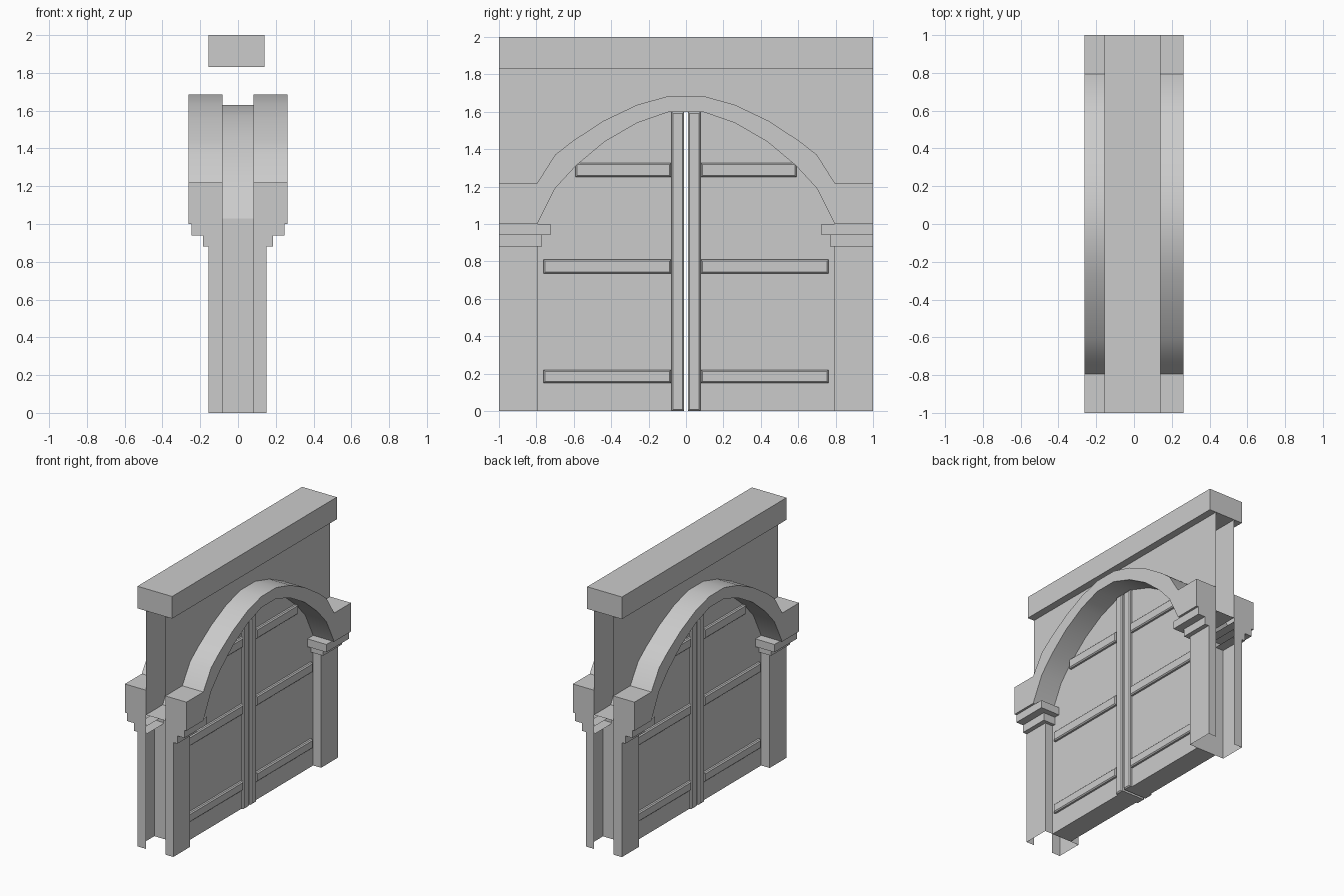
import bpy, bmesh

if "Cube" in bpy.data.objects:
    bpy.data.objects.remove(bpy.data.objects["Cube"])

WALL = 0.083      # half thickness of wall and doors
JAMB = 0.795      # half width of the opening

# Half profiles of the arch (y, z), from the pier to the crown
INNER = [(1, 1.0), (JAMB, 1.0), (0.70, 1.19), (0.588, 1.312), (0.435, 1.44), (0.262, 1.54), (0.09, 1.6)]
OUTER = [(1, 1.22), (JAMB, 1.22), (0.70, 1.37), (0.604, 1.445), (0.44, 1.552), (0.262, 1.637), (0.09, 1.685)]
SOFFIT = [(y, z + 0.03) for y, z in INNER]


def full(half):
    """Mirror a half profile across y = 0."""
    return [(-y, z) for y, z in half] + half[::-1]


def finish(name, bm, smooth=False):
    bmesh.ops.recalc_face_normals(bm, faces=bm.faces)
    me = bpy.data.meshes.new(name)
    bm.to_mesh(me)
    bm.free()
    ob = bpy.data.objects.new(name, me)
    bpy.context.collection.objects.link(ob)
    if smooth:
        bpy.ops.object.select_all(action='DESELECT')
        ob.select_set(True)
        bpy.context.view_layer.objects.active = ob
        bpy.ops.object.shade_smooth_by_angle(angle=0.52)
    return ob


def prism(name, pts, x0, x1, skip=(), cap0=True, cap1=True, smooth=False):
    """Extrude a y-z outline along x; skip lists side edges left open."""
    bm = bmesh.new()
    a = [bm.verts.new((x0, y, z)) for y, z in pts]
    b = [bm.verts.new((x1, y, z)) for y, z in pts]
    n = len(pts)
    for i in range(n):
        if i not in skip:
            j = (i + 1) % n
            bm.faces.new((a[i], a[j], b[j], b[i]))
    if cap0:
        bm.faces.new(a)
    if cap1:
        bm.faces.new(b)
    return finish(name, bm, smooth)


def rect(y0, y1, z0, z1):
    return [(y0, z0), (y1, z0), (y1, z1), (y0, z1)]


def trim(name, y0, y1, z0, z1, s):
    """Raised door trim with chamfered front edges."""
    c, x0, x1 = 0.008, s * WALL, s * 0.105
    bm = bmesh.new()
    rings = []
    for x, d in ((x0, 0), (x1 - s * c, 0), (x1, c)):
        rings.append([bm.verts.new((x, y, z)) for y, z in rect(y0 + d, y1 - d, z0 + d, z1 - d)])
    for p, q in zip(rings, rings[1:]):
        for i in range(4):
            j = (i + 1) % 4
            bm.faces.new((p[i], p[j], q[j], q[i]))
    bm.faces.new(rings[-1])
    finish(name, bm)


# Lintel beam on top
prism("top_beam", rect(-1, 1, 1.83, 2.0), -0.155, 0.14)

# Curved soffit between the two wall skins
bm = bmesh.new()
prev = None
for y, z in full(SOFFIT):
    cur = [bm.verts.new((x, y, z)) for x in (-WALL, WALL)]
    if prev:
        bm.faces.new((prev[0], prev[1], cur[1], cur[0]))
    prev = cur
finish("arch_soffit", bm, True)

for s, side in ((1, "right"), (-1, "left")):
    # Wall skin above the arch
    bm = bmesh.new()
    prev = None
    for y, z in full(SOFFIT):
        cur = [bm.verts.new((s * WALL, y, h)) for h in (z, 1.83)]
        if prev:
            bm.faces.new((prev[0], cur[0], cur[1], prev[1]))
        prev = cur
    finish("wall_" + side, bm)

    # Arch moulding, open against the wall
    prism("arch_moulding_" + side, full(INNER) + full(OUTER)[::-1],
          s * WALL, s * 0.262, cap0=False, smooth=True)

    for t, end in ((1, "back"), (-1, "front")):
        tag = side + "_" + end
        # Hollow pier and its stepped capital
        px = 0.15 if s > 0 else 0.155
        prism("pier_" + tag, rect(t * JAMB, t, 0, 0.88), s * WALL, s * px,
              skip=(0, 2), cap0=False)
        prism("capital_lower_" + tag, rect(t * 0.77, t, 0.88, 0.94),
              s * WALL, s * 0.185, cap0=False)
        prism("capital_upper_" + tag, rect(t * 0.725, t, 0.94, 1.0),
              s * WALL, s * 0.245, cap0=False)

        # Door trims: meeting stile and three battens
        for name, y0, y1, z0, z1 in (("stile", 0.01, 0.077, 0, 1.6),
                                     ("batten_low", 0.08, 0.762, 0.15, 0.22),
                                     ("batten_mid", 0.08, 0.762, 0.735, 0.81),
                                     ("batten_top", 0.08, 0.59, 1.25, 1.325)):
            lo, hi = sorted((t * y0, t * y1))
            trim("door_" + name + "_" + tag, lo, hi, z0, z1, s)

# Door leaves with arched heads under the soffit
for t, end in ((1, "back"), (-1, "front")):
    head = SOFFIT[1:] + [(0.01, 1.63)]
    pts = [(t * y, z) for y, z in [(0.01, 0), (JAMB, 0)] + head]
    prism("door_leaf_" + end, pts, -WALL, WALL, skip=range(2, 1 + len(head)))
